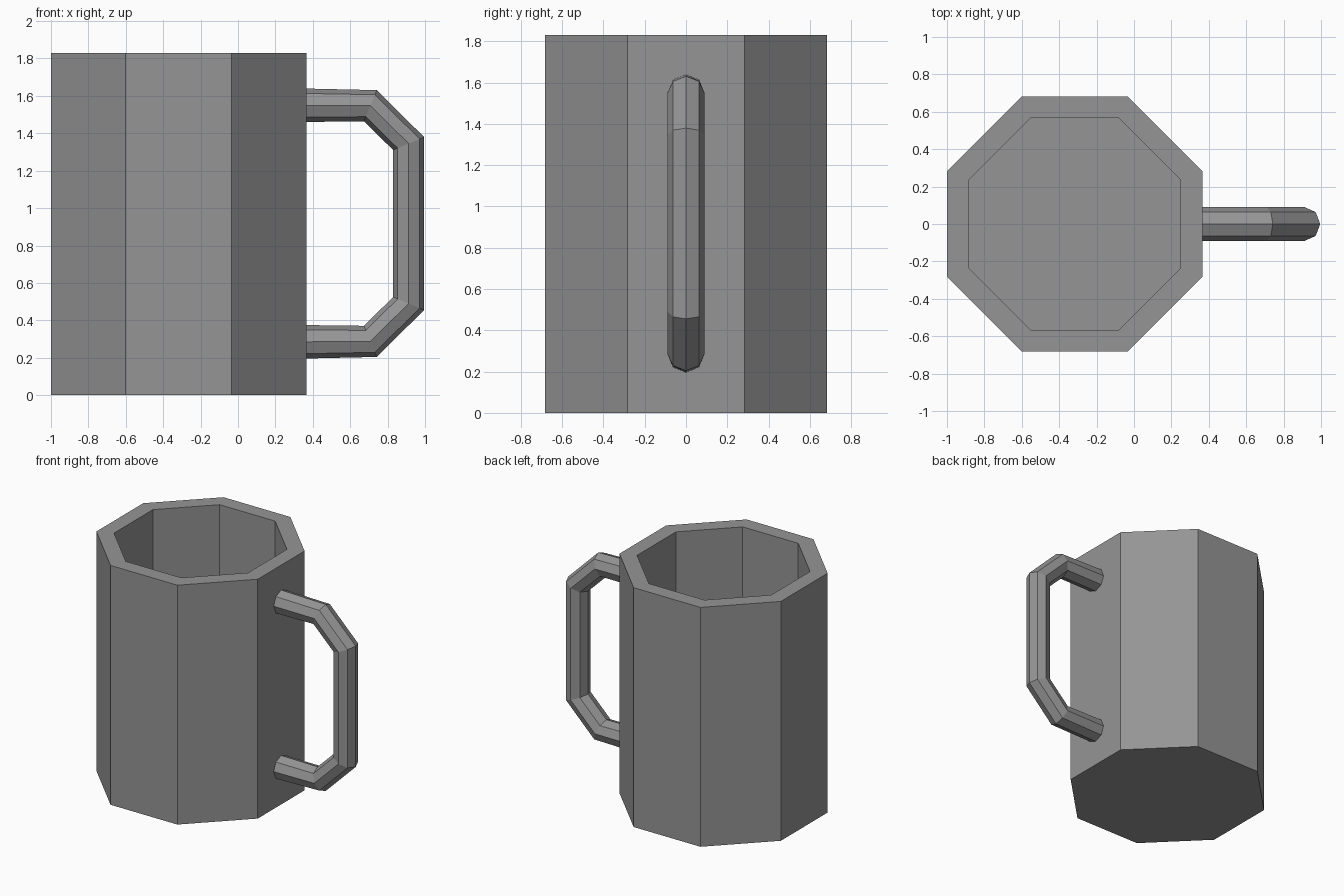
import bpy, bmesh, math
from mathutils import Vector

if "Cube" in bpy.data.objects:
    bpy.data.objects.remove(bpy.data.objects["Cube"])

SIDES = 8
CX = -0.3175          # mug axis
HEIGHT = 1.83

grey = bpy.data.materials.new("grey")
grey.diffuse_color = (0.3, 0.3, 0.3, 1)
grey.use_nodes = True
grey.node_tree.nodes["Principled BSDF"].inputs["Base Color"].default_value = grey.diffuse_color


def loft(name, rings):
    """Skin a list of equal-length rings and cap both ends."""
    bm = bmesh.new()
    loops = [[bm.verts.new(p) for p in ring] for ring in rings]
    for a, b in zip(loops, loops[1:]):
        for i in range(len(a)):
            j = (i + 1) % len(a)
            bm.faces.new((a[i], a[j], b[j], b[i]))
    bm.faces.new(loops[0][::-1])
    bm.faces.new(loops[-1])
    bmesh.ops.recalc_face_normals(bm, faces=bm.faces)
    mesh = bpy.data.meshes.new(name)
    bm.to_mesh(mesh)
    bm.free()
    mesh.materials.append(grey)
    obj = bpy.data.objects.new(name, mesh)
    bpy.context.collection.objects.link(obj)
    return obj


def octagon(apothem, z):
    r = apothem / math.cos(math.pi / SIDES)
    angles = [(i + 0.5) * 2 * math.pi / SIDES for i in range(SIDES)]
    return [(CX + r * math.cos(a), r * math.sin(a), z) for a in angles]


# Hollow cup: outside wall, rim, inside wall, inner floor
loft("mug_body", [octagon(0.6825, 0), octagon(0.6825, HEIGHT),
                  octagon(0.567, HEIGHT), octagon(0.567, 0.115)])

# Handle: octagonal rings (x, z, tilt in degrees) swept in the xz plane
upper = [(0.33, 1.55, 90), (0.7075, 1.5475, 67.5), (0.9125, 1.345, 22.5)]
path = upper + [(x, HEIGHT + 0.005 - z, -t) for x, z, t in reversed(upper)]
rings = []
for x, z, tilt in path:
    t = math.radians(tilt)
    out = Vector((math.cos(t), 0, math.sin(t)))
    side = Vector((0, 1, 0))
    rings.append([Vector((x, 0, z)) + 0.09 * (math.cos(a) * out + math.sin(a) * side)
                  for a in (i * 2 * math.pi / SIDES for i in range(SIDES))])
loft("handle", rings)
